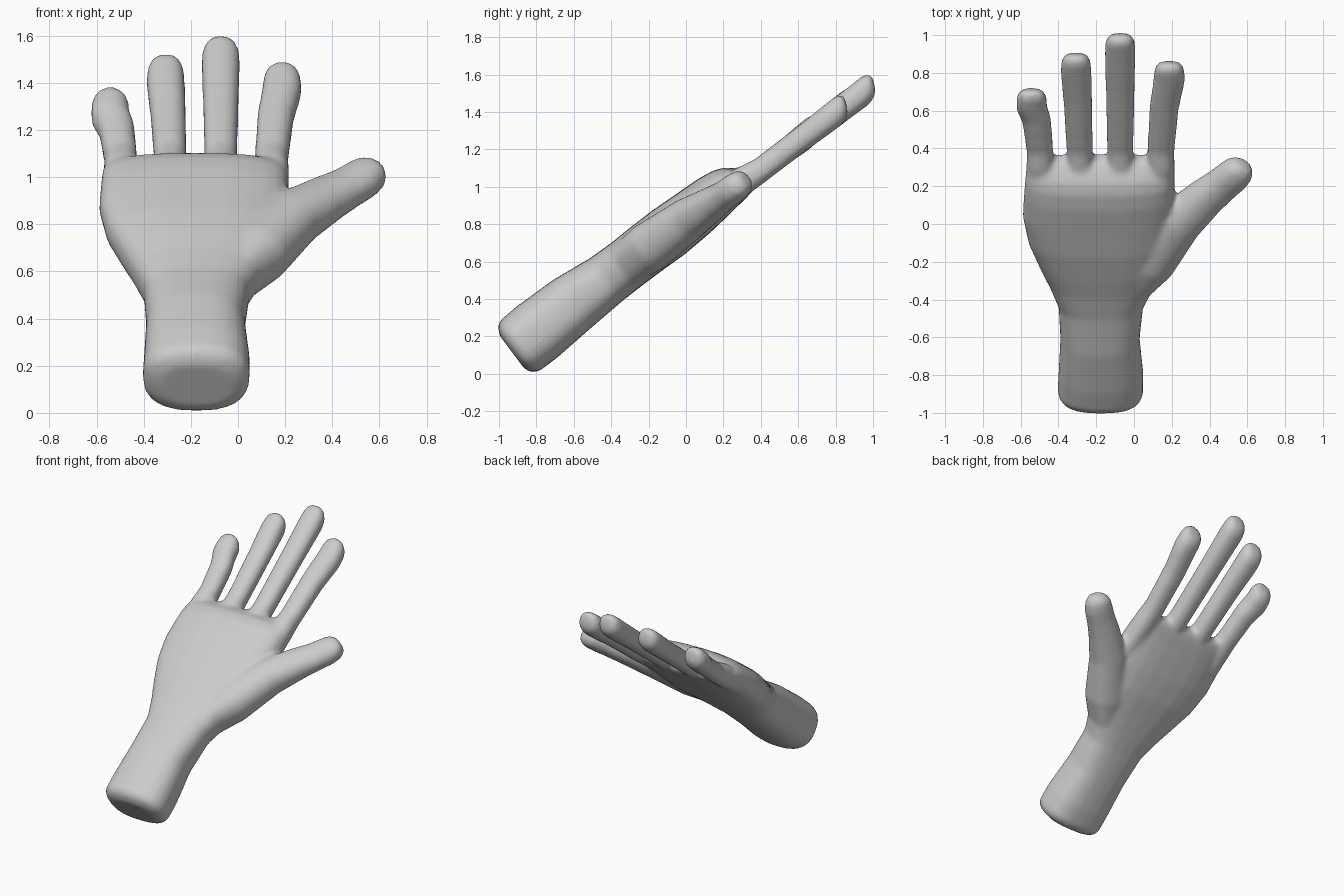
import bpy, bmesh, math
from mathutils import Vector

# Hand frame: s runs from wrist to fingertips, t runs out of the palm
ALONG = Vector((0, 0.8, 0.6))
OUT = Vector((0, -0.6, 0.8))
SIDES = 24


def loft(bm, rows, power=2.0, follow=True, tilt=0.0):
    """Skin rounded sections; each row is (x, s, t, half width, half depth)."""
    rings = []
    for i, (x, s, t, w, h) in enumerate(rows):
        a, b = rows[max(i - 1, 0)], rows[min(i + 1, len(rows) - 1)]
        go = Vector((b[0] - a[0], b[1] - a[1])).normalized() if follow else Vector((0, 1))
        ring = []
        for k in range(SIDES):
            ang = 2 * math.pi * k / SIDES
            c, n = math.cos(ang), math.sin(ang)
            u = w * math.copysign(abs(c) ** (2 / power), c)
            v = h * math.copysign(abs(n) ** (2 / power), n)
            px = x + u * go.y
            ps = s - u * go.x + tilt * v
            ring.append(bm.verts.new(Vector((px, 0, 0)) + ALONG * ps + OUT * (t + v)))
        rings.append(ring)
    for r0, r1 in zip(rings, rings[1:]):
        for k in range(SIDES):
            j = (k + 1) % SIDES
            bm.faces.new((r0[k], r0[j], r1[j], r1[k]))
    bm.faces.new(rings[0][::-1])
    bm.faces.new(rings[-1])


def finger(bm, root_x, mid_x, tip_x, tip_s, w):
    """Straight finger with a blunt tip that leans forward on the palm side."""
    body = [(root_x, 0.62, 0.65, w * 0.9, 0.075), (root_x, 0.85, 0.642, w * 0.92, 0.075),
            (root_x, 0.95, 0.632, w * 0.88, 0.066),
            (mid_x, (0.95 + tip_s) / 2, 0.634, w * 0.96, 0.066),
            (tip_x, tip_s - 0.12, 0.636, w * 1.03, 0.071)]
    end = [(tip_x, tip_s - d, 0.637, w * f, 0.072 * f)
           for d, f in ((0.06, 1.0), (0.03, 0.9), (0.01, 0.72), (0.0, 0.45))]
    loft(bm, body + end, 2.3, tilt=0.45)


bm = bmesh.new()

# Forearm and palm: (s, left, right, back, front)
palm = [(-0.675, -0.33, -0.02, 0.54, 0.76), (-0.655, -0.38, 0.03, 0.50, 0.805),
        (-0.62, -0.405, 0.05, 0.482, 0.825), (-0.50, -0.40, 0.05, 0.482, 0.832),
        (-0.26, -0.39, 0.03, 0.50, 0.828), (-0.04, -0.40, 0.05, 0.515, 0.803),
        (0.10, -0.45, 0.11, 0.518, 0.80), (0.22, -0.50, 0.16, 0.518, 0.805),
        (0.38, -0.56, 0.20, 0.515, 0.807), (0.55, -0.59, 0.21, 0.525, 0.80),
        (0.68, -0.585, 0.21, 0.54, 0.795), (0.77, -0.58, 0.21, 0.552, 0.782),
        (0.83, -0.575, 0.21, 0.56, 0.757), (0.88, -0.56, 0.20, 0.57, 0.71),
        (0.91, -0.54, 0.18, 0.59, 0.67)]
loft(bm, [((l + r) / 2, s, (b + f) / 2, (r - l) / 2, (f - b) / 2)
          for s, l, r, b, f in palm], 2.6, follow=False)

# Little, ring, middle and index fingers
finger(bm, -0.497, -0.515, -0.542, 1.37, 0.08)
finger(bm, -0.287, -0.297, -0.307, 1.605, 0.079)
finger(bm, -0.073, -0.073, -0.073, 1.735, 0.079)
finger(bm, 0.142, 0.16, 0.187, 1.55, 0.081)

# Thumb
loft(bm, [(-0.02, 0.02, 0.66, 0.06, 0.11), (0.08, 0.25, 0.66, 0.14, 0.135),
          (0.24, 0.51, 0.655, 0.125, 0.115), (0.375, 0.655, 0.645, 0.108, 0.092),
          (0.46, 0.735, 0.64, 0.097, 0.08), (0.525, 0.80, 0.64, 0.095, 0.078),
          (0.56, 0.845, 0.64, 0.085, 0.072), (0.577, 0.872, 0.64, 0.06, 0.055),
          (0.583, 0.882, 0.64, 0.035, 0.035)], 2.2)

bmesh.ops.recalc_face_normals(bm, faces=bm.faces)
mesh = bpy.data.meshes.new("hand")
bm.to_mesh(mesh)
bm.free()
hand = bpy.data.objects.new("hand", mesh)
bpy.context.collection.objects.link(hand)

# Fuse the parts into one soft skin
fuse = hand.modifiers.new("fuse", "REMESH")
fuse.mode = "VOXEL"
fuse.voxel_size = 0.015
fuse.use_smooth_shade = True
soften = hand.modifiers.new("soften", "SMOOTH")
soften.factor = 0.5
soften.iterations = 8

skin = bpy.data.materials.new("light grey")
skin.diffuse_color = (0.6, 0.6, 0.6, 1)
mesh.materials.append(skin)
